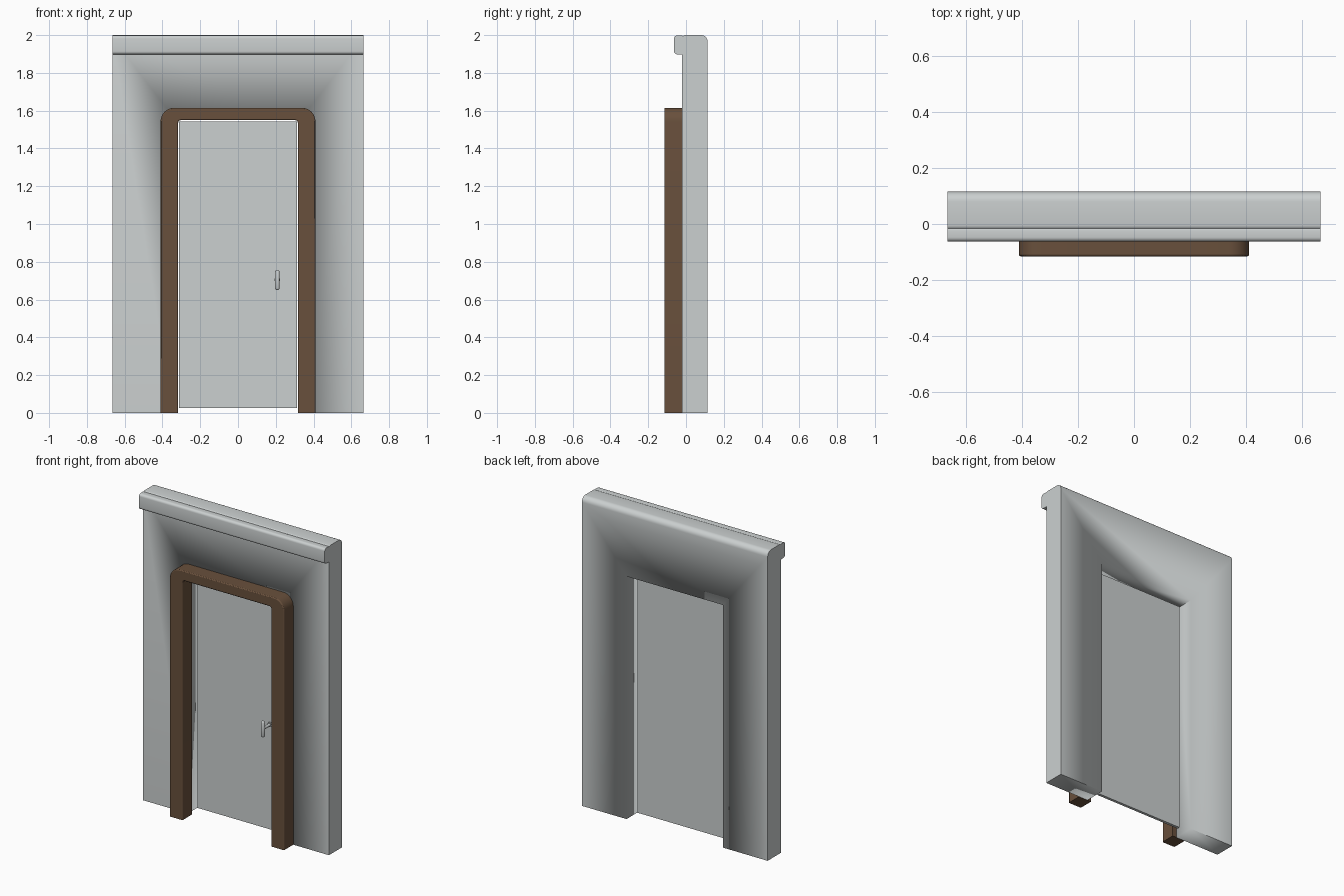
import bpy, bmesh, math
from mathutils import Vector

if "Cube" in bpy.data.objects:
    bpy.data.objects.remove(bpy.data.objects["Cube"])


def material(name, color):
    m = bpy.data.materials.new(name)
    m.diffuse_color = (*color, 1)
    m.use_nodes = True
    m.node_tree.nodes["Principled BSDF"].inputs["Base Color"].default_value = m.diffuse_color
    return m


GREY = material("pale grey", (0.60, 0.63, 0.63))
BROWN = material("dark brown", (0.14, 0.08, 0.045))


def arc(cx, cz, r, start, end, n=8):
    """Points on a circular arc, angles in degrees."""
    return [(cx + r * math.cos(math.radians(start + (end - start) * i / n)),
             cz + r * math.sin(math.radians(start + (end - start) * i / n)))
            for i in range(n + 1)]


def finish(bm, name, mat, angle=35):
    bmesh.ops.recalc_face_normals(bm, faces=bm.faces)
    mesh = bpy.data.meshes.new(name)
    bm.to_mesh(mesh)
    bm.free()
    ob = bpy.data.objects.new(name, mesh)
    bpy.context.collection.objects.link(ob)
    mesh.materials.append(mat)
    bpy.ops.object.select_all(action='DESELECT')
    ob.select_set(True)
    bpy.context.view_layer.objects.active = ob
    bpy.ops.object.shade_smooth_by_angle(angle=math.radians(angle))
    return ob


def prism(name, points, offset, mat):
    """Closed outline of 3D points, extruded by offset."""
    bm = bmesh.new()
    face = bm.faces.new([bm.verts.new(p) for p in points])
    new = bmesh.ops.extrude_face_region(bm, geom=[face])["geom"]
    bmesh.ops.translate(bm, vec=Vector(offset),
                        verts=[v for v in new if isinstance(v, bmesh.types.BMVert)])
    return finish(bm, name, mat)


def box(name, x, y, z, mat):
    return prism(name, [(x[0], y[0], z[0]), (x[1], y[0], z[0]),
                        (x[1], y[0], z[1]), (x[0], y[0], z[1])],
                 (0, y[1] - y[0], 0), mat)


W = 0.665

# Wall: side profile with rounded top, swept across the width
profile = ([(-0.02, 0), (0.115, 0)] + arc(0.08, 1.965, 0.035, 0, 90)
           + arc(-0.005, 1.985, 0.015, 90, 180, 4))
wall = prism("wall", [(-W, y, z) for y, z in profile], (2 * W, 0, 0), GREY)

# Doorway cut right through the wall
cutter = box("doorway_cutter", (-0.345, 0.345), (-0.3, 0.3), (-0.1, 1.57), GREY)
cutter.hide_render = True
cutter.hide_viewport = True
cut = wall.modifiers.new("doorway", 'BOOLEAN')
cut.object = cutter
cut.solver = 'EXACT'

# Rounded trim bar along the top of the front
r = 0.016
y0, y1, z0, z1 = -0.063, -0.008, 1.898, 1.998
profile = (arc(y1 - r, z1 - r, r, 0, 90, 5) + arc(y0 + r, z1 - r, r, 90, 180, 5)
           + arc(y0 + r, z0 + r, r, 180, 270, 5) + arc(y1 - r, z0 + r, r, 270, 360, 5))
prism("top_trim", [(-W, y, z) for y, z in profile], (2 * W, 0, 0), GREY)

# Door frame: arch with rounded corners, softened front edge
outer = arc(0.338, 1.543, 0.072, 0, 90) + arc(-0.338, 1.543, 0.072, 90, 180)
inner = arc(-0.302, 1.535, 0.015, 180, 90, 4) + arc(0.302, 1.535, 0.015, 90, 0, 4)
outline = [(0.41, 0)] + outer + [(-0.41, 0), (-0.317, 0)] + inner + [(0.317, 0)]
frame = prism("door_frame", [(x, -0.115, z) for x, z in outline], (0, 0.096, 0), BROWN)
bm = bmesh.new()
bm.from_mesh(frame.data)
rim = [e for e in bm.edges if all(v.co.y < -0.11 for v in e.verts)
       and any(v.co.z > 0.01 for v in e.verts)]
bmesh.ops.bevel(bm, geom=rim, offset=0.006, segments=2, profile=0.5, affect='EDGES')
bm.to_mesh(frame.data)
bm.free()

# Door slab hung inside the opening
box("door", (-0.312, 0.312), (0.032, 0.05), (0.025, 1.542), GREY)


# Door handle: backplate, stem and upright grip
def capsule(name, center, size):
    bm = bmesh.new()
    bmesh.ops.create_uvsphere(bm, u_segments=16, v_segments=10, radius=size[0])
    stretch = size[2] - size[0]
    for v in bm.verts:
        v.co.y *= size[1] / size[0]
        if abs(v.co.z) > 0.0001:
            v.co.z += math.copysign(stretch, v.co.z)
        v.co += Vector(center)
    return finish(bm, name, GREY, 50)


capsule("handle_grip", (0.208, -0.042, 0.703), (0.013, 0.011, 0.053))
stem = [(0.208 + x, -0.042, 0.705 + z) for x, z in arc(0, 0, 0.009, 0, 337.5, 15)]
prism("handle_stem", stem, (0, 0.078, 0), GREY)
plate = [(0.208 + x, 0.024, 0.705 + z) for x, z in arc(0, 0, 0.015, 0, 337.5, 15)]
prism("handle_backplate", plate, (0, 0.009, 0), GREY)
